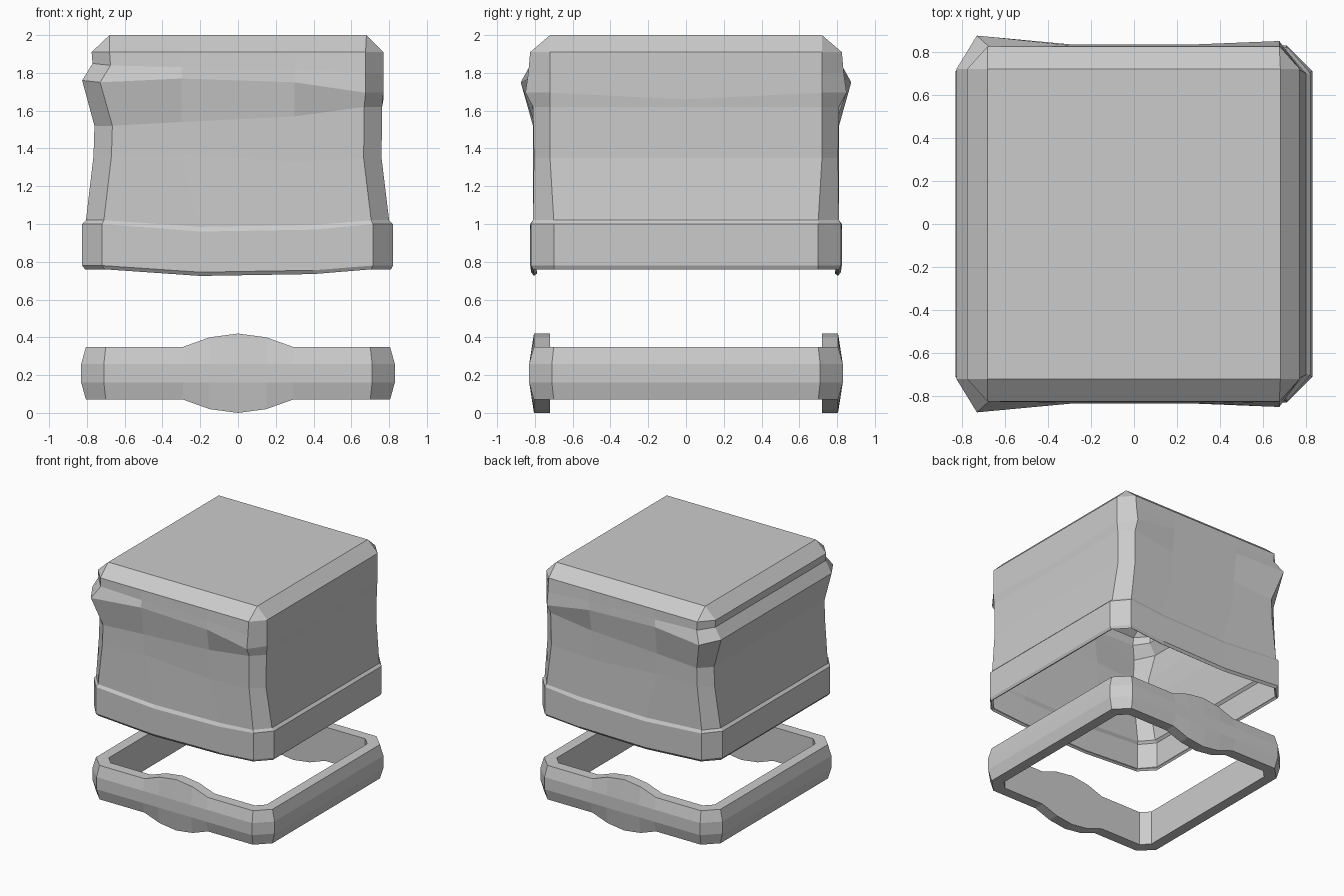
import bpy, bmesh

if "Cube" in bpy.data.objects:
    bpy.data.objects.remove(bpy.data.objects["Cube"])


def loft(name, rows, cap_first=False, closed=False):
    """Skin matching closed loops of points into a flat-shaded object."""
    bm = bmesh.new()
    loops = [[bm.verts.new(p) for p in row] for row in rows]
    pairs = list(zip(loops, loops[1:]))
    if closed:
        pairs.append((loops[-1], loops[0]))
    for a, b in pairs:
        n = len(a)
        for i in range(n):
            j = (i + 1) % n
            bm.faces.new((a[i], a[j], b[j], b[i]))
    if cap_first:
        bm.faces.new(loops[0])
    bmesh.ops.remove_doubles(bm, verts=bm.verts, dist=0.0005)
    bmesh.ops.recalc_face_normals(bm, faces=bm.faces)
    mesh = bpy.data.meshes.new(name)
    bm.to_mesh(mesh)
    bm.free()
    obj = bpy.data.objects.new(name, mesh)
    bpy.context.collection.objects.link(obj)
    return obj


def mirror_back(half):
    """Close a front half loop (y <= 0) with its mirror image at the back."""
    return half + [(x, -y, z) for x, y, z in reversed(half) if y < -1e-6]


# Upper shell: z at left corner, two front points and right corner,
# then left/right x, then front depth at left, middle and right
levels = [
    (2.00, 2.00, 2.00, 2.00, -.68, .68, .72, .72, .72),
    (1.91, 1.91, 1.91, 1.91, -.775, .77, .825, .825, .825),
    (1.84, 1.83, 1.82, 1.80, -.77, .77, .825, .83, .835),
    (1.75, 1.77, 1.75, 1.695, -.825, .77, .875, .835, .85),
    (1.52, 1.54, 1.57, 1.62, -.76, .763, .81, .805, .81),
    (1.36, 1.37, 1.33, 1.35, -.765, .76, .81, .80, .805),
    (1.02, .985, .995, 1.02, -.805, .80, .81, .805, .81),
    (1.00, .96, .97, 1.00, -.825, .82, .825, .82, .82),
    (.78, .745, .755, .78, -.825, .82, .825, .82, .82),
    (.76, .725, .735, .76, -.81, .81, .81, .805, .81),
]


def shell_row(i, level):
    zl, z1, z2, zr, xl, xr, yl, ym, yr = level
    cut = 0 if i == 0 else .105 if i > 6 else .095
    side = .70 if i > 5 else .72
    x1, x2 = (-.2, .4) if i > 5 else (-.3, .3)
    side_mid = zr - .035 if i == 3 else zr
    return mirror_back([
        (xl, -side, zl + (.01 if i in (2, 3) else 0)), (xl + cut, -yl, zl),
        (x1, -ym, z1), (x2, -ym, z2),
        (xr - cut, -yr, zr), (xr, -side, zr), (xr, 0, side_mid)])


shell = loft("upper_shell", [shell_row(i, l) for i, l in enumerate(levels)],
             cap_first=True)
wall = shell.modifiers.new("thin_wall", 'SOLIDIFY')
wall.thickness = .02
wall.offset = -1

# Lower band: chamfered square loop, swelling at the middle of front and back
swell = [(-.29, 0), (-.15, .05), (0, .07), (.15, .05), (.29, 0)]


def band_row(half, cut, z, lift):
    c = half - cut
    front = [(x, -half, z + lift * s) for x, s in swell]
    return mirror_back([(-half, -c, z), (-c, -half, z)] + front
                       + [(c, -half, z), (half, -c, z)])


loft("lower_band", [
    band_row(.72, .063, .07, -1),
    band_row(.805, .105, .07, -1),
    band_row(.83, .12, .16, 0),
    band_row(.83, .12, .26, 0),
    band_row(.805, .105, .35, 1),
    band_row(.72, .063, .35, 1),
], closed=True)
